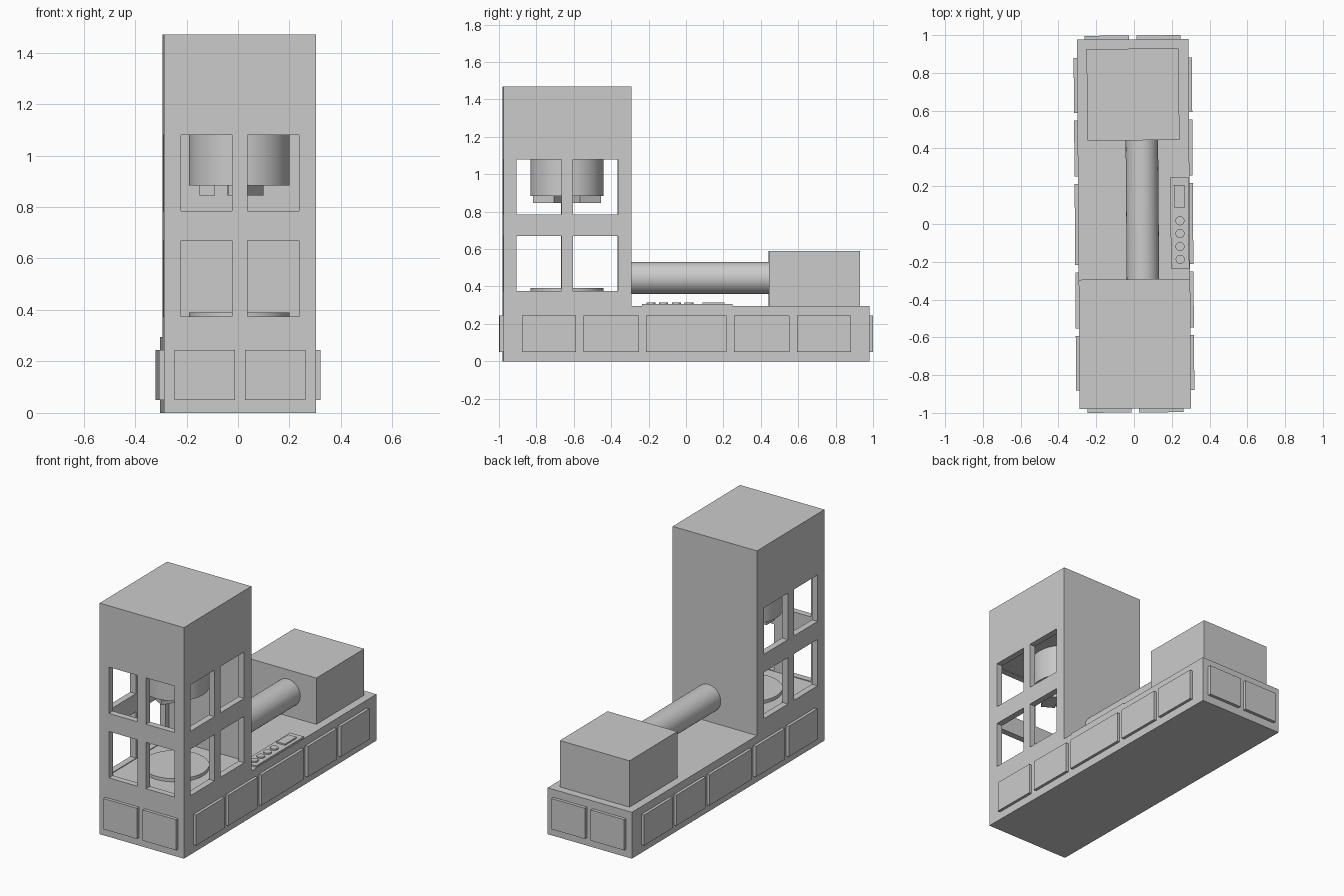
import bpy, bmesh
from math import radians
from mathutils import Matrix, Vector

if "Cube" in bpy.data.objects:
    bpy.data.objects.remove(bpy.data.objects["Cube"])


def finish(name, bm):
    mesh = bpy.data.meshes.new(name)
    bm.to_mesh(mesh)
    bm.free()
    ob = bpy.data.objects.new(name, mesh)
    bpy.context.collection.objects.link(ob)
    return ob


def box(name, x, y, z, turn=0):
    """Box from (min, max) pairs, optionally turned about its own vertical axis."""
    bm = bmesh.new()
    centre = Vector([(a + b) / 2 for a, b in (x, y, z)])
    size = [b - a for a, b in (x, y, z)]
    bmesh.ops.create_cube(bm, size=1, matrix=Matrix.Translation(centre)
                          @ Matrix.Rotation(turn, 4, 'Z') @ Matrix.Diagonal((*size, 1)))
    return finish(name, bm)


def cylinder(name, centre, radius, length, axis='Z', sides=48):
    bm = bmesh.new()
    m = Matrix.Translation(centre)
    if axis == 'Y':
        m = m @ Matrix.Rotation(radians(90), 4, 'X')
    bmesh.ops.create_cone(bm, cap_ends=True, segments=sides, radius1=radius,
                          radius2=radius, depth=length, matrix=m)
    ob = finish(name, bm)
    bpy.ops.object.select_all(action='DESELECT')
    ob.select_set(True)
    bpy.context.view_layer.objects.active = ob
    bpy.ops.object.shade_smooth_by_angle(angle=radians(35))
    return ob


def cut(ob, cutters):
    bpy.context.view_layer.objects.active = ob
    for c in cutters:
        c.hide_render = True
        mod = ob.modifiers.new("cut", 'BOOLEAN')
        mod.operation, mod.solver, mod.object = 'DIFFERENCE', 'EXACT', c
        bpy.ops.object.modifier_apply(modifier=mod.name)
        bpy.data.objects.remove(c)


W, CY = 0.295, -0.637     # half width, tower centre in y

# Base bed
box("base", (-W, W), (-0.978, 0.978), (0, 0.295))

# Raised cover panels around the base
PZ = (0.05, 0.245)
for y in [(-0.88, -0.59), (-0.55, -0.255), (-0.215, 0.215), (0.255, 0.55), (0.59, 0.88)]:
    box("right_panel", (W - 0.005, W + 0.018), y, PZ)
    box("left_panel", (-W - 0.018, -W + 0.005), y, PZ)
for x in [(-0.255, -0.02), (0.02, 0.255)]:
    box("front_panel", x, (-0.998, -0.97), PZ)
    box("back_panel", x, (0.97, 0.998), PZ)

# Tower with hollow work chamber and windows on three sides
tower = box("tower", (-W, W), (-0.978, -0.293), (0.295, 1.47))
cutters = [box("chamber_cutter", (-W + 0.04, W - 0.04), (-0.938, -0.333), (0.37, 1.085))]
for z in [(0.375, 0.67), (0.785, 1.08)]:
    for s in (-1, 1):
        ys = sorted((CY + s * 0.03, CY + s * 0.272))
        xs = sorted((s * 0.03, s * 0.23))
        cutters.append(box("side_window_cutter", (-0.5, 0.5), ys, z))
        cutters.append(box("front_window_cutter", xs, (-1.1, -0.8), z))
cut(tower, cutters)

# Turntable and hanging chuck with three jaws
cylinder("turntable", (0, CY, 0.378), 0.195, 0.025, sides=64)
cylinder("chuck", (0, CY, 0.987), 0.195, 0.205, sides=64)
for cx, cy, length, turn in [(-0.125, 0, 0.06, 0), (0.025, -0.105, 0.13, 60), (0.025, 0.105, 0.13, -60)]:
    box("chuck_jaw", (cx - length / 2, cx + length / 2), (CY + cy - 0.042, CY + cy + 0.042),
        (0.845, 0.89), radians(turn))

# Drive tube and motor housing
cylinder("drive_tube", (0.045, 0.076, 0.445), 0.086, 0.75, 'Y')
box("motor_housing", (-0.244, 0.244), (0.443, 0.928), (0.29, 0.59))

# Control panel with screen and buttons
box("control_panel", (0.194, 0.291), (-0.237, 0.247), (0.29, 0.305))
box("screen", (0.212, 0.27), (0.086, 0.204), (0.3, 0.314))
for i in range(4):
    cylinder("button", (0.243, 0.015 - 0.068 * i, 0.307), 0.024, 0.014, sides=24)

# The whole machine stands very slightly turned
for ob in bpy.context.collection.objects:
    ob.data.transform(Matrix.Rotation(0.0077, 4, 'Z'))
